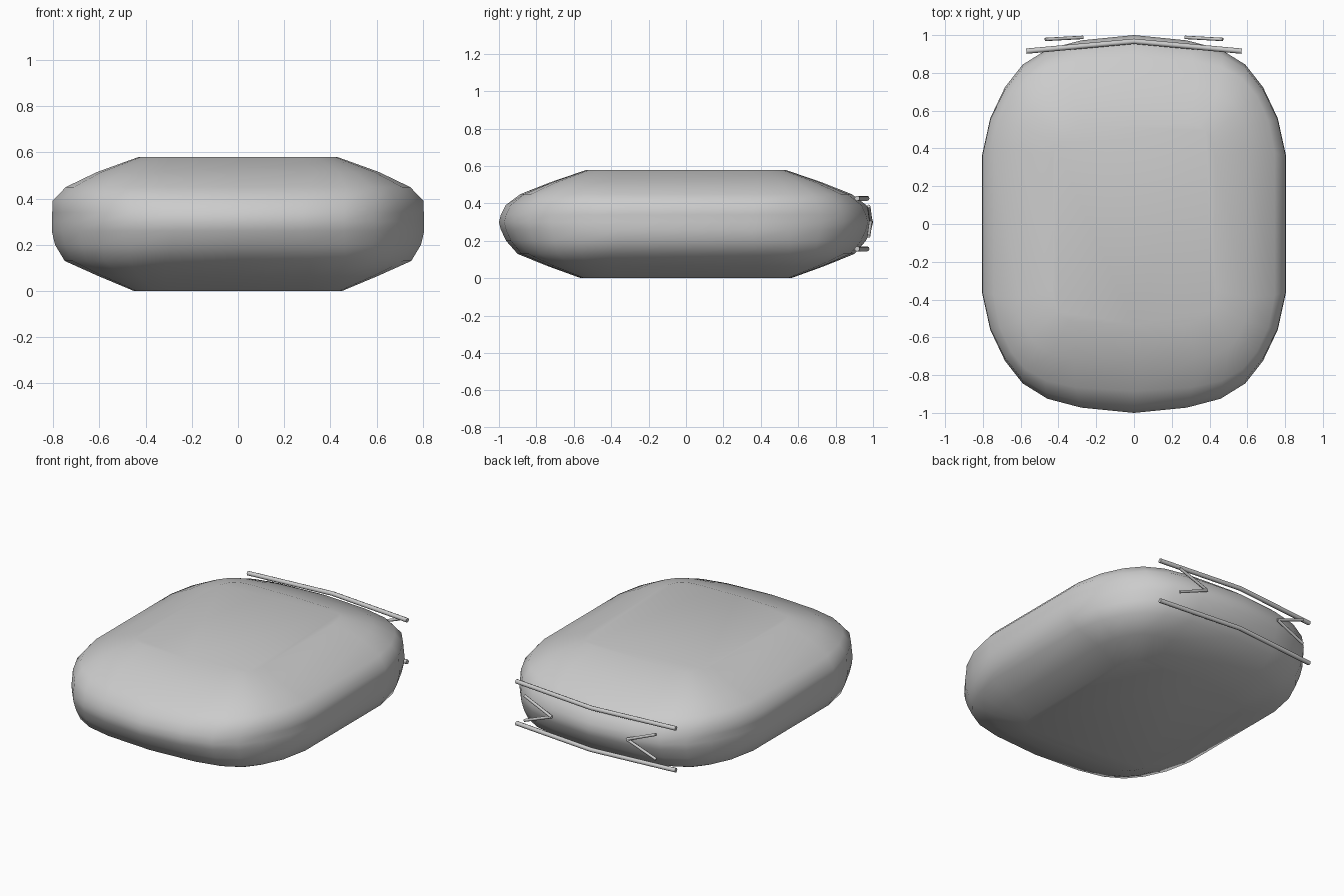
import bpy, bmesh
from mathutils import Vector

if "Cube" in bpy.data.objects:
    bpy.data.objects.remove(bpy.data.objects["Cube"])

# Mid outline quarter, normalised: side to back
QUARTER = [(1.0, 0.36), (0.945, 0.563), (0.85, 0.724), (0.733, 0.844),
           (0.57, 0.925), (0.348, 0.972), (0.0, 1.0)]

# Height, half width, half depth, squareness of each ring
RINGS = [(0.0, 0.45, 0.56, 7.5), (0.065, 0.605, 0.74, 5.0), (0.13, 0.75, 0.90, 3.6),
         (0.20, 0.792, 0.962, 3.1), (0.26, 0.806, 0.99, 3.0), (0.30, 0.804, 1.0, 3.0),
         (0.34, 0.804, 0.99, 3.0), (0.39, 0.803, 0.965, 3.1), (0.45, 0.745, 0.885, 3.6),
         (0.515, 0.61, 0.72, 5.0), (0.58, 0.43, 0.53, 7.5)]


def outline(w, d, n):
    q = [(w * u ** (3 / n), d * v ** (3 / n)) for u, v in QUARTER]
    half = q + [(-x, y) for x, y in q[-2::-1]]
    return half + [(-x, -y) for x, y in half]


def make_object(name, bm):
    bmesh.ops.recalc_face_normals(bm, faces=bm.faces)
    me = bpy.data.meshes.new(name)
    bm.to_mesh(me)
    bm.free()
    ob = bpy.data.objects.new(name, me)
    bpy.context.collection.objects.link(ob)
    return ob


def rod(name, points, radius):
    cu = bpy.data.curves.new(name, 'CURVE')
    cu.dimensions = '3D'
    cu.bevel_depth = radius
    cu.bevel_resolution = 2
    cu.use_fill_caps = True
    sp = cu.splines.new('POLY')
    sp.points.add(len(points) - 1)
    for p, co in zip(sp.points, points):
        p.co = (*co, 1)
    ob = bpy.data.objects.new(name, cu)
    bpy.context.collection.objects.link(ob)
    return ob


# Cushion body
bm = bmesh.new()
rings = [[bm.verts.new((x, y, z)) for x, y in outline(w, d, n)] for z, w, d, n in RINGS]
for a, b in zip(rings, rings[1:]):
    for i in range(len(a)):
        j = (i + 1) % len(a)
        bm.faces.new((a[i], a[j], b[j], b[i]))
bm.faces.new(rings[0][::-1])
bm.faces.new(rings[-1])
body = make_object("cushion_body", bm)
for p in body.data.polygons:
    p.use_smooth = True

# Long bent bars on the back
for name, z in (("upper_bar", 0.427), ("lower_bar", 0.157)):
    rod(name, [(-0.57, 0.915, z), (0, 0.967, z), (0.57, 0.915, z)], 0.014)

# Small V-shaped rods between the bars
for side, s in (("left", -1), ("right", 1)):
    for level, z in (("upper", 0.385), ("lower", 0.225)):
        rod(f"{side}_{level}_v_rod", [(s * 0.27, 0.988, 0.305), (s * 0.47, 0.977, z)], 0.009)
